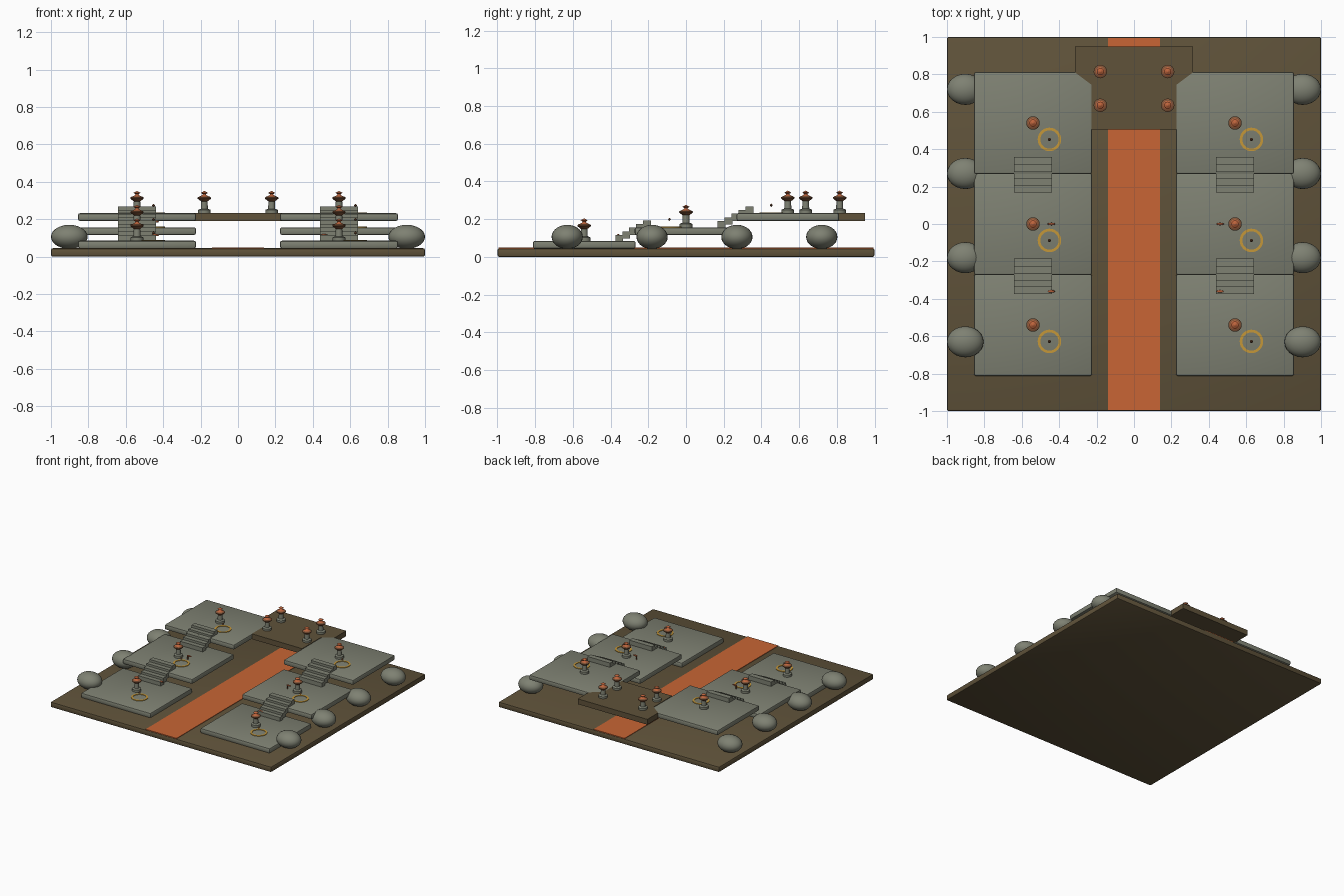
import bpy, bmesh, math
from mathutils import Matrix, Vector

if "Cube" in bpy.data.objects:
    bpy.data.objects.remove(bpy.data.objects["Cube"])


def mat(name, c):
    m = bpy.data.materials.new(name)
    m.diffuse_color = (*c, 1)
    m.use_nodes = True
    m.node_tree.nodes["Principled BSDF"].inputs["Base Color"].default_value = m.diffuse_color
    return m


BROWN = mat("dark earth", (0.115, 0.085, 0.042))
STONE = mat("grey stone", (0.21, 0.22, 0.17))
ORANGE = mat("orange path", (0.58, 0.13, 0.035))
COPPER = mat("lamp copper", (0.50, 0.125, 0.045))
GOLD = mat("gold ring", (0.56, 0.31, 0.04))
RUST = mat("rust brown", (0.22, 0.09, 0.04))


def finish(bm, name, m, smooth=True):
    bmesh.ops.recalc_face_normals(bm, faces=bm.faces)
    me = bpy.data.meshes.new(name)
    bm.to_mesh(me)
    bm.free()
    ob = bpy.data.objects.new(name, me)
    bpy.context.collection.objects.link(ob)
    me.materials.append(m)
    if smooth:
        bpy.ops.object.select_all(action='DESELECT')
        ob.select_set(True)
        bpy.context.view_layer.objects.active = ob
        bpy.ops.object.shade_smooth_by_angle(angle=math.radians(40))
    return ob


def box(name, m, x0, x1, y0, y1, z0, z1, bevel=0):
    bm = bmesh.new()
    mx = Matrix.Translation(((x0 + x1) / 2, (y0 + y1) / 2, (z0 + z1) / 2)) @ \
        Matrix.Diagonal((x1 - x0, y1 - y0, z1 - z0, 1))
    bmesh.ops.create_cube(bm, size=1, matrix=mx)
    if bevel:
        bmesh.ops.bevel(bm, geom=bm.edges[:], offset=bevel, segments=2,
                        profile=0.5, affect='EDGES')
    return finish(bm, name, m, bevel > 0)


def lathe(name, m, profile, loc, n=16):
    """Revolve (radius, height) points about a vertical axis."""
    bm = bmesh.new()
    vs = [bm.verts.new((r, 0, z)) for r, z in profile]
    es = [bm.edges.new(p) for p in zip(vs, vs[1:])]
    bmesh.ops.spin(bm, geom=vs + es, cent=(0, 0, 0), axis=(0, 0, 1),
                   angle=2 * math.pi, steps=n)
    bmesh.ops.remove_doubles(bm, verts=bm.verts, dist=1e-5)
    bmesh.ops.translate(bm, verts=bm.verts, vec=loc)
    return finish(bm, name, m)


def ellipsoid(name, m, loc, r, u=24, v=14):
    bm = bmesh.new()
    bmesh.ops.create_uvsphere(bm, u_segments=u, v_segments=v, radius=1,
                              matrix=Matrix.Translation(loc) @ Matrix.Diagonal((*r, 1)))
    return finish(bm, name, m)


def lamp(x, y, top):
    # stone foot and post, copper saucer, spindle and finial
    lathe("lamp_post", STONE, [(0, 0), (0.034, 0), (0.034, 0.018), (0.019, 0.024),
                               (0.017, 0.07), (0, 0.07)], (x, y, top))
    lathe("lamp_saucer", RUST, [(0, 0.064), (0.018, 0.064), (0.036, 0.078),
                                (0.036, 0.084), (0.026, 0.09), (0, 0.09)], (x, y, top))
    lathe("lamp_finial", COPPER, [(0, 0.085), (0.027, 0.0885), (0.012, 0.096), (0.008, 0.102),
                                  (0.019, 0.109), (0.006, 0.116), (0, 0.12)], (x, y, top))


# ground plate and central path
box("ground_plate", BROWN, -1, 1, -1, 1, 0, 0.045, 0.01)
box("central_path", ORANGE, -0.14, 0.14, -0.995, 0.995, 0.04, 0.049)

levels = [(-0.54, 0.085), (0.0, 0.157), (0.54, 0.232)]
for s in (-1, 1):
    cx = 0.54 * s
    # three terraces on each side, each with a lamp, ring and hovering bead
    for i, (cy, top) in enumerate(levels):
        box("terrace", STONE, cx - 0.315, cx + 0.315, cy - 0.272, cy + 0.272,
            top - 0.041, top, 0.01)
        lamp(cx, cy, top)
        rx, ry = cx + 0.088, cy - 0.088
        lathe("marker_ring", GOLD, [(0.049, 0), (0.049, 0.005), (0.063, 0.005),
                                    (0.063, 0), (0.049, 0)], (rx, ry, top - 0.001), 32)
        lathe("hover_bead", RUST, [(0, -0.009), (0.009, 0), (0, 0.009)],
              (rx, ry, top + 0.042), 6)
    # stairs between terraces
    for y0, z0 in ((-0.375, 0.098), (0.168, 0.172)):
        for k in range(5):
            y = y0 + 0.037 * k
            box("stair_step", STONE, cx - 0.102, cx + 0.102, y, y + 0.042,
                z0 + 0.019 * k - 0.02, z0 + 0.019 * (k + 1))
    # small pegs with a pointed head beside the stairs
    px = -0.442 if s < 0 else 0.46
    for y, z in ((0.0, 0.157), (-0.36, 0.085)):
        box("peg_stem", RUST, px - 0.016, px - 0.01, y - 0.003, y + 0.003, z, z + 0.028)
        ellipsoid("peg_head", COPPER, (px, y, z + 0.03), (0.021, 0.007, 0.006), 10, 6)
    # boulders along the outer edge
    for y in (-0.63, -0.18, 0.27, 0.72):
        ellipsoid("edge_boulder", STONE, (0.902 * s, y, 0.106), (0.098, 0.083, 0.064))

# rear bridge joining the top terraces
outline = [(0.228, 0.505), (0.228, 0.745), (0.315, 0.81), (0.315, 0.95)]
outline += [(-x, y) for x, y in reversed(outline)]
bm = bmesh.new()
f = bm.faces.new([bm.verts.new((x, y, 0.19)) for x, y in outline])
ext = bmesh.ops.extrude_face_region(bm, geom=[f])
bmesh.ops.translate(bm, vec=Vector((0, 0, 0.0435)),
                    verts=[v for v in ext["geom"] if isinstance(v, bmesh.types.BMVert)])
if not any(abs(p.normal.z + 1) < 0.01 or abs(p.normal.z - 1) < 0.01 for p in bm.faces):
    bm.normal_update()
finish(bm, "rear_bridge", BROWN, False)
for x in (-0.18, 0.18):
    for y in (0.635, 0.815):
        lamp(x, y, 0.232)
